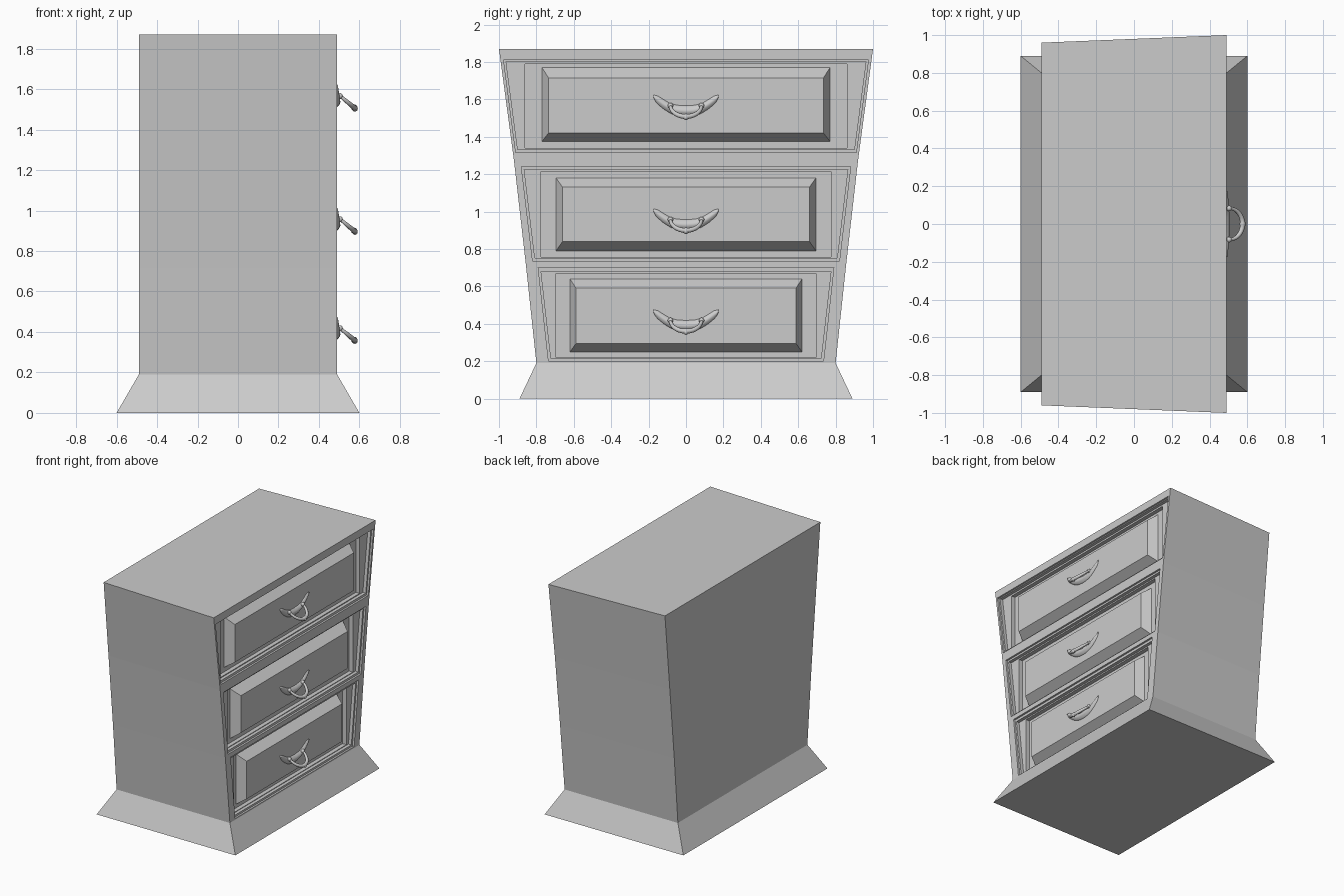
import bpy, bmesh, math

if "Cube" in bpy.data.objects:
    bpy.data.objects.remove(bpy.data.objects["Cube"])


def finish(name, bm, smooth=False):
    bmesh.ops.remove_doubles(bm, verts=bm.verts, dist=0.0002)
    bmesh.ops.recalc_face_normals(bm, faces=bm.faces)
    me = bpy.data.meshes.new(name)
    bm.to_mesh(me)
    bm.free()
    ob = bpy.data.objects.new(name, me)
    bpy.context.collection.objects.link(ob)
    if smooth:
        me.shade_smooth()
    return ob


def bridge(bm, a, b):
    n = len(a)
    for i in range(n):
        bm.faces.new((a[i], a[(i + 1) % n], b[(i + 1) % n], b[i]))


# Cabinet: flared plinth and widening body, rows of (z, front half width, back half width)
FRONT = 0.49
rows = [(0.19, 0.80, 0.80), (0.715, 0.856, 0.845), (1.275, 0.92, 0.90), (1.87, 1.0, 0.96)]
# Drawer outlines: (bottom z, top z, bottom half width, top half width)
drawers = [
    [(0.20, 0.70, 0.735, 0.79), (0.215, 0.68, 0.722, 0.775), (0.22, 0.67, 0.695, 0.695),
     (0.25, 0.64, 0.62, 0.62), (0.295, 0.59, 0.588, 0.588)],
    [(0.735, 1.24, 0.82, 0.88), (0.752, 1.225, 0.808, 0.865), (0.757, 1.215, 0.775, 0.775),
     (0.79, 1.18, 0.695, 0.695), (0.84, 1.13, 0.66, 0.66)],
    [(1.315, 1.81, 0.91, 0.975), (1.333, 1.803, 0.90, 0.962), (1.34, 1.79, 0.86, 0.86),
     (1.375, 1.77, 0.77, 0.77), (1.42, 1.715, 0.735, 0.735)],
]

bm = bmesh.new()
levels = []
for z, wf, wb in rows:
    levels.append([bm.verts.new(p) for p in
                   ((FRONT, -wf, z), (FRONT, wf, z), (-FRONT, wb, z), (-FRONT, -wb, z))])
base = [bm.verts.new(p) for p in ((0.6, -0.89, 0), (0.6, 0.89, 0), (-0.6, 0.89, 0), (-0.6, -0.89, 0))]
bridge(bm, base, levels[0])
bm.faces.new(base)
bm.faces.new(levels[-1])


def ring(outline, x):
    zb, zt, wb, wt = outline
    return [bm.verts.new((x, y, z)) for y, z in ((-wb, zb), (wb, zb), (wt, zt), (-wt, zt))]


for lo, hi, d in zip(levels, levels[1:], drawers):
    # sides and back of this row
    for i in (1, 2, 3):
        j = (i + 1) % 4
        bm.faces.new((lo[i], lo[j], hi[j], hi[i]))
    # stepped recess, then raised panel
    prev = [lo[0], lo[1], hi[1], hi[0]]
    for outline, x in ((d[0], FRONT), (d[0], 0.475), (d[1], 0.475), (d[1], 0.45),
                       (d[2], 0.45), (d[2], 0.418), (d[3], 0.418), (d[4], 0.487)):
        cur = ring(outline, x)
        bridge(bm, prev, cur)
        prev = cur
    bm.faces.new(prev)
finish("cabinet", bm)


def lerp_profile(pts, t):
    for (a, za), (b, zb) in zip(pts, pts[1:]):
        if t <= b:
            return za + (zb - za) * (t - a) / (b - a)
    return pts[-1][1]


UPPER = [(0, 0.0), (0.05, 0.003), (0.09, 0.015), (0.12, 0.033), (0.15, 0.052), (0.175, 0.058)]
LOWER = [(0, -0.058), (0.04, -0.055), (0.08, -0.043), (0.12, -0.018), (0.16, 0.016), (0.175, 0.045)]


def backplate(name, zc):
    # domed crescent plate
    bm = bmesh.new()
    prev = None
    n, k = 28, 8
    for i in range(n + 1):
        y = -0.175 + 0.35 * i / n
        zu, zl = lerp_profile(UPPER, abs(y)), lerp_profile(LOWER, abs(y))
        h = 0.006 + 0.012 * (1 - (y / 0.175) ** 2)
        cur = [bm.verts.new((0.484, y, zc + zl))]
        for j in range(k + 1):
            s = j / k
            cur.append(bm.verts.new((0.488 + h * math.sin(math.pi * s), y, zc + zl + (zu - zl) * s)))
        cur.append(bm.verts.new((0.484, y, zc + zu)))
        if prev:
            bridge(bm, prev, cur)
        else:
            bm.faces.new(cur)
        prev = cur
    bm.faces.new(prev)
    finish(name, bm, True)


def bail(name, zc):
    # hanging half-ring, thicker at the grip, swept in a tilted plane
    bm = bmesh.new()
    prev = None
    n, k = 28, 10
    for i in range(n + 1):
        a = math.pi * i / n
        s = math.sin(a)
        c = (0.505 + 0.07 * s, -0.083 * math.cos(a), zc + 0.0 - 0.058 * s)
        r = 0.008 + 0.005 * s + 0.003 * math.exp(-((a - math.pi / 2) / 0.12) ** 2)
        u = (0.77 * s, -math.cos(a), -0.64 * s)
        v = (0.64, 0, 0.77)
        cur = []
        for j in range(k):
            p, q = r * math.cos(2 * math.pi * j / k), r * math.sin(2 * math.pi * j / k)
            cur.append(bm.verts.new([c[m] + p * u[m] + q * v[m] for m in range(3)]))
        if prev:
            bridge(bm, prev, cur)
        else:
            bm.faces.new(cur)
        prev = cur
    bm.faces.new(prev)
    # pivot knobs and centre bead
    for x, y, z, r in ((0.503, -0.083, 0.0, 0.015), (0.503, 0.083, 0.0, 0.015), (0.578, 0, -0.063, 0.014)):
        ret = bmesh.ops.create_uvsphere(bm, u_segments=12, v_segments=8, radius=r)
        bmesh.ops.translate(bm, verts=ret["verts"], vec=(x, y, zc + z))
    finish(name, bm, True)


for label, zc in (("bottom", 0.418), ("middle", 0.957), ("top", 1.566)):
    backplate(label + "_handle_plate", zc)
    bail(label + "_handle_bail", zc)
